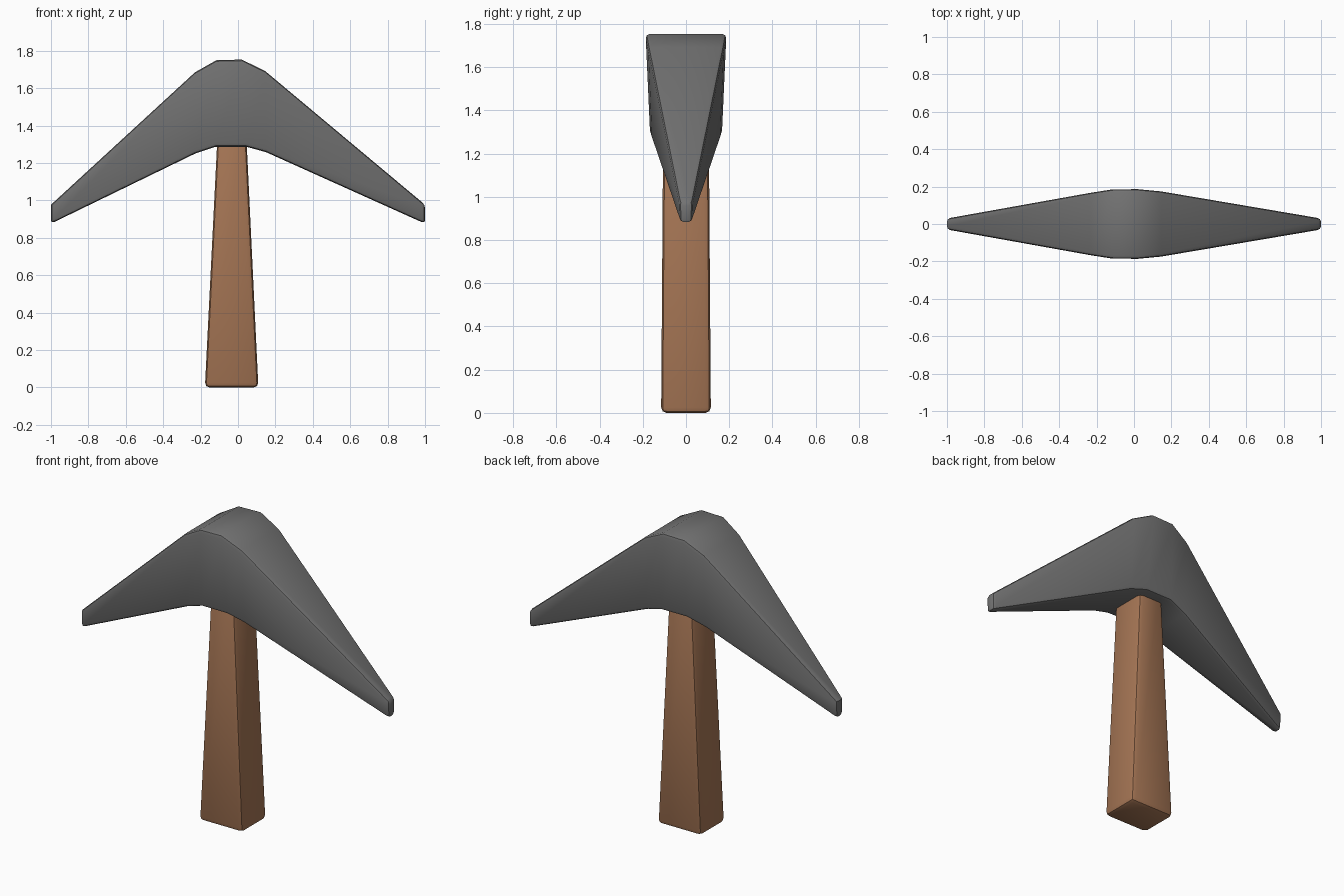
import bpy, bmesh

if "Cube" in bpy.data.objects:
    bpy.data.objects.remove(bpy.data.objects["Cube"])


def loft(name, rings, colour, bevel):
    """Skin a row of four-cornered rings, cap the ends and round the long edges."""
    bm = bmesh.new()
    loops = [[bm.verts.new(p) for p in ring] for ring in rings]
    for a, b in zip(loops, loops[1:]):
        for i in range(4):
            j = (i + 1) % 4
            bm.faces.new((a[i], a[j], b[j], b[i]))
    bm.faces.new(loops[0][::-1])
    bm.faces.new(loops[-1])
    bmesh.ops.recalc_face_normals(bm, faces=bm.faces)
    mesh = bpy.data.meshes.new(name)
    bm.to_mesh(mesh)
    bm.free()
    ob = bpy.data.objects.new(name, mesh)
    bpy.context.collection.objects.link(ob)
    mat = bpy.data.materials.new(name + "_material")
    mat.diffuse_color = colour
    mat.use_nodes = True
    mat.node_tree.nodes["Principled BSDF"].inputs["Base Color"].default_value = mat.diffuse_color
    mesh.materials.append(mat)
    mod = ob.modifiers.new("rounded_edges", "BEVEL")
    mod.width = bevel
    mod.segments = 2
    mod.limit_method = 'ANGLE'
    mod.angle_limit = 0.87
    bpy.ops.object.select_all(action='DESELECT')
    ob.select_set(True)
    bpy.context.view_layer.objects.active = ob
    bpy.ops.object.modifier_apply(modifier=mod.name)
    bpy.ops.object.shade_smooth_by_angle(angle=0.6)
    return ob


# Pick head: x and z of upper edge, x and z of lower edge, half depths above and below
head_sections = [
    (-1.0, 0.977, -1.0, 0.876, 0.03, 0.027),
    (-0.23, 1.685, -0.23, 1.25, 0.168, 0.15),
    (-0.115, 1.75, -0.12, 1.287, 0.186, 0.165),
    (0.02, 1.753, 0.045, 1.287, 0.187, 0.166),
    (0.145, 1.692, 0.15, 1.258, 0.175, 0.157),
    (1.0, 0.977, 1.0, 0.876, 0.03, 0.027),
]
loft("pick_head",
     [[(xt, -t, zt), (xt, t, zt), (xb, b, zb), (xb, -b, zb)]
      for xt, zt, xb, zb, t, b in head_sections],
     (0.17, 0.17, 0.17, 1), 0.018)

# Tapered wooden handle, running up into the head
handle_sections = [(0.0, -0.177, 0.109, 0.115), (1.4, -0.107, 0.042, 0.105)]
loft("handle",
     [[(x0, -d, z), (x1, -d, z), (x1, d, z), (x0, d, z)]
      for z, x0, x1, d in handle_sections],
     (0.38, 0.18, 0.09, 1), 0.025)
